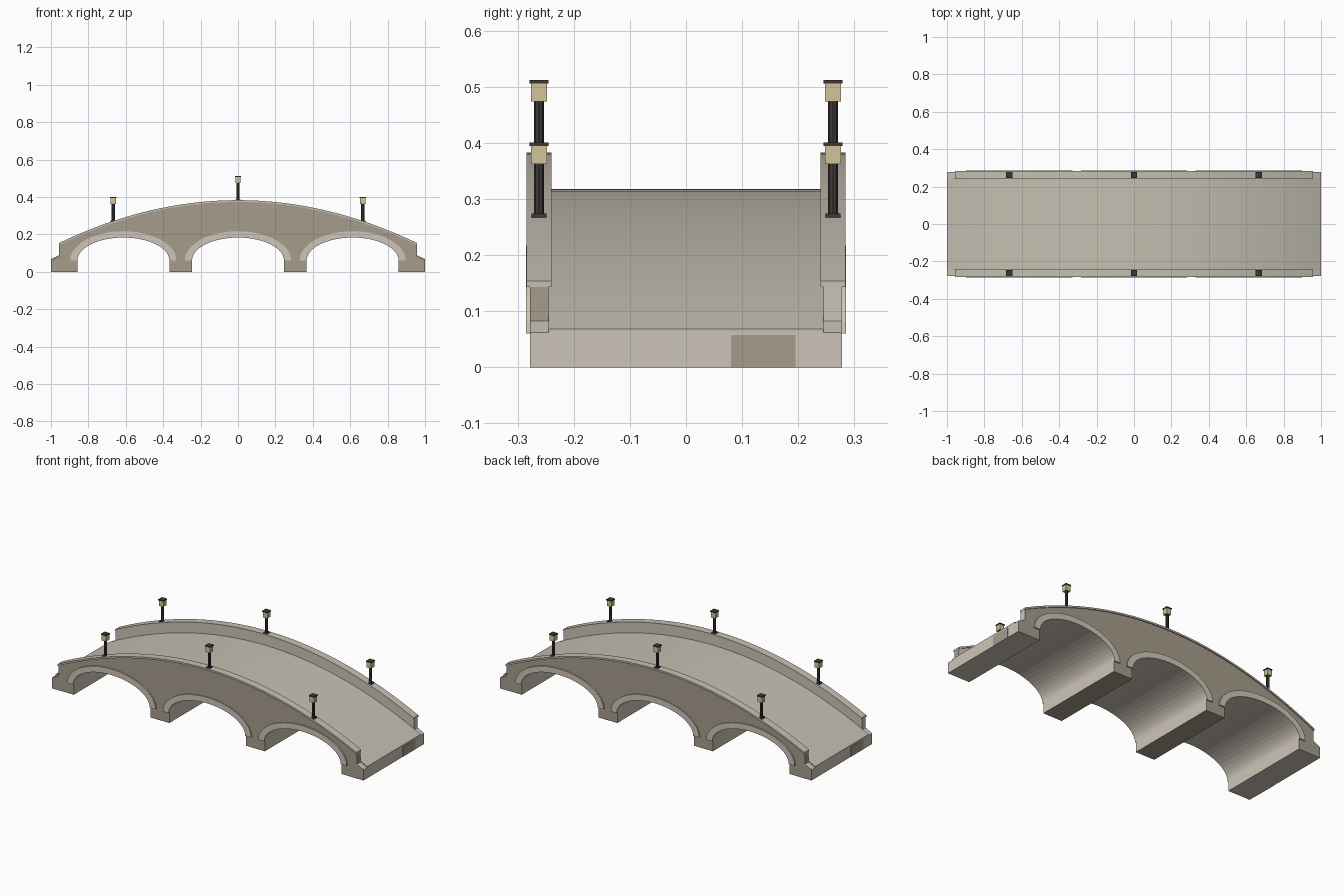
import bpy, bmesh, math

cube = bpy.data.objects.get("Cube")
if cube:
    bpy.data.objects.remove(cube, do_unlink=True)


def material(name, rgb):
    linear = [((c / 255 + 0.055) / 1.055) ** 2.4 for c in rgb] + [1]
    mat = bpy.data.materials.new(name)
    mat.use_nodes = True
    mat.diffuse_color = linear
    bsdf = mat.node_tree.nodes["Principled BSDF"]
    bsdf.inputs["Base Color"].default_value = linear
    bsdf.inputs["Roughness"].default_value = 0.9
    return mat


pale = material("pale_stone", (206, 197, 184))
brown = material("brown_stone", (166, 156, 140))
paving = material("paving_stone", (198, 192, 178))
iron = material("dark_iron", (62, 57, 57))
glass = material("warm_glass", (212, 196, 154))

HALF_WIDTH, WALL_IN, SPRING = 0.278, 0.245, 0.06
ARCH_X = (-0.613, 0, 0.613)


def deck_z(x):
    return 0.318 - 0.25 * x * x


def finish(bm, name, mats):
    bmesh.ops.recalc_face_normals(bm, faces=bm.faces)
    mesh = bpy.data.meshes.new(name)
    bm.to_mesh(mesh)
    bm.free()
    for m in mats:
        mesh.materials.append(m)
    obj = bpy.data.objects.new(name, mesh)
    bpy.context.collection.objects.link(obj)
    return obj


def extrude_profile(name, points, y0, y1, mats, rule=None):
    """Extrude an x-z outline along y; rule picks the material of each face."""
    bm = bmesh.new()
    face = bm.faces.new([bm.verts.new((x, y0, z)) for x, z in points])
    new = bmesh.ops.extrude_face_region(bm, geom=[face])["geom"]
    verts = [v for v in new if isinstance(v, bmesh.types.BMVert)]
    bmesh.ops.translate(bm, vec=(0, y1 - y0, 0), verts=verts)
    bmesh.ops.recalc_face_normals(bm, faces=bm.faces)
    if rule:
        for f in bm.faces:
            f.material_index = int(rule(f.normal, f.calc_center_median()))
    return finish(bm, name, mats)


def curved_band(low, high, half, steps=32):
    """Outline of a strip following the deck curve between two offsets."""
    xs = [half * (2 * i / steps - 1) for i in range(steps + 1)]
    return ([(x, deck_z(x) + high) for x in xs]
            + [(x, deck_z(x) + low) for x in reversed(xs)])


def arch(cx, a, b, steps=24):
    """Half ellipse from the left springing to the right one."""
    angles = [math.pi * (1 - i / steps) for i in range(steps + 1)]
    return [(cx + a * math.cos(t), SPRING + b * math.sin(t)) for t in angles]


def box(name, center, size, mat):
    bm = bmesh.new()
    bmesh.ops.create_cube(bm, size=1)
    bmesh.ops.scale(bm, vec=size, verts=bm.verts)
    bmesh.ops.translate(bm, vec=center, verts=bm.verts)
    return finish(bm, name, [mat])


# Bridge body: curved top, three arched openings, brown side walls
outline = [(x, z) for x, z in curved_band(-0.006, -0.006, 1)[:33]][::-1]
outline.append((-1, 0))
for cx in ARCH_X:
    opening = arch(cx, 0.246, 0.123)
    outline += [(opening[0][0], 0)] + opening + [(opening[-1][0], 0)]
outline.append((1, 0))


def body_rule(n, c):
    inner_footing = n.z < -0.9 and c.z < 0.01 and abs(c.x) < 0.5
    return abs(n.y) > 0.9 or inner_footing


extrude_profile("bridge_body", outline, -HALF_WIDTH, HALF_WIDTH,
                [pale, brown], body_rule)

# Paved deck
extrude_profile("deck", curved_band(-0.007, 0, 1), -WALL_IN, WALL_IN, [paving])

for side, label in ((-1, "front"), (1, "back")):
    # Parapet wall: brown outside, pale inside
    extrude_profile(label + "_parapet", curved_band(-0.012, 0.056, 0.957),
                    side * WALL_IN, side * HALF_WIDTH, [pale, brown],
                    lambda n, c: n.y * side > 0.9 or
                    (abs(n.x) > 0.9 and n.x * c.y < 0))
    # Coping on the parapet
    extrude_profile(label + "_coping", curved_band(0.055, 0.065, 0.958),
                    side * 0.24, side * 0.284, [paving])
    # Raised arch rings
    for i, cx in enumerate(ARCH_X):
        ring = arch(cx, 0.284, 0.157) + arch(cx, 0.246, 0.123)[::-1]
        extrude_profile(f"{label}_arch_ring_{i + 1}", ring,
                        side * (HALF_WIDTH - 0.01), side * 0.285, [pale])
    # Darker stone on each end
    box(label + "_end_stone", (side, side * 0.138, 0.029),
        (0.002, 0.115, 0.058), brown)

    # Lamps
    for i, x in enumerate((-0.667, 0, 0.667)):
        y, z = side * 0.262, deck_z(x) + 0.065
        name = f"{label}_lamp_{i + 1}"
        box(name + "_base", (x, y, z - 0.001), (0.027, 0.027, 0.007), iron)
        bm = bmesh.new()
        bmesh.ops.create_cone(bm, cap_ends=True, segments=8, radius1=0.0085,
                              radius2=0.0085, depth=0.096)
        bmesh.ops.translate(bm, vec=(x, y, z + 0.046), verts=bm.verts)
        finish(bm, name + "_post", [iron])
        box(name + "_lantern", (x, y, z + 0.107), (0.029, 0.029, 0.032), glass)
        box(name + "_cap", (x, y, z + 0.126), (0.034, 0.034, 0.006), iron)
